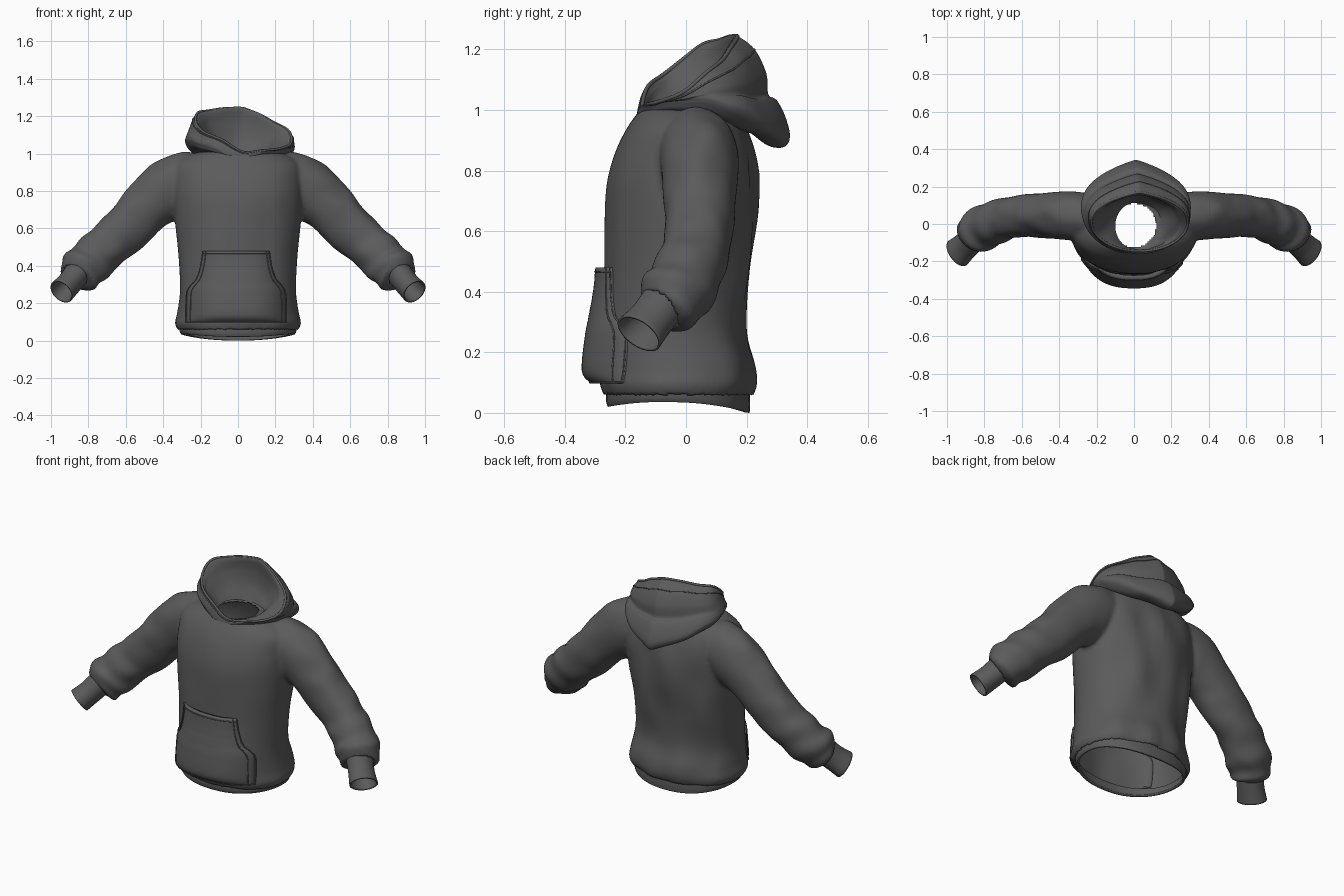
import bpy, bmesh, math
from mathutils import Vector, noise

if "Cube" in bpy.data.objects:
    bpy.data.objects.remove(bpy.data.objects["Cube"], do_unlink=True)

fabric = bpy.data.materials.new("charcoal fabric")
fabric.use_nodes = True
COLOUR = (0.105, 0.105, 0.105, 1)
fabric.diffuse_color = COLOUR
shader = fabric.node_tree.nodes["Principled BSDF"]
shader.inputs["Base Color"].default_value = COLOUR
shader.inputs["Roughness"].default_value = 0.9

SEGMENTS = 64
BODY_POWER = 0.9


def spline(rows, t):
    """Smoothly interpolate a table of rows, t from 0 to 1."""
    pos = t * (len(rows) - 1)
    i = min(int(pos), len(rows) - 2)
    f = pos - i
    a, b = rows[max(i - 1, 0)], rows[i]
    c, d = rows[i + 1], rows[min(i + 2, len(rows) - 1)]
    return [q + f / 2 * (r - p + f * (2 * p - 5 * q + 4 * r - s + f * (3 * (q - r) + s - p)))
            for p, q, r, s in zip(a, b, c, d)]


def samples(rows, count):
    return [spline(rows, k / count) for k in range(count + 1)]


def signed_power(v, e):
    return math.copysign(abs(v) ** e, v)


def loft(name, shells, closed=True, capped=False, thickness=0):
    """Skin one or more lists of point rings into a smooth cloth surface."""
    bm = bmesh.new()
    for rings in shells:
        grid = [[bm.verts.new(p) for p in ring] for ring in rings]
        for low, high in zip(grid, grid[1:]):
            n = len(low)
            for j in range(n if closed else n - 1):
                k = (j + 1) % n
                bm.faces.new((low[j], low[k], high[k], high[j]))
        if capped:
            bm.faces.new(grid[0][::-1])
            bm.faces.new(grid[-1])
    mesh = bpy.data.meshes.new(name)
    bm.to_mesh(mesh)
    bm.free()
    mesh.materials.append(fabric)
    mesh.shade_smooth()
    obj = bpy.data.objects.new(name, mesh)
    bpy.context.collection.objects.link(obj)
    if thickness:
        thicken(obj, thickness)
    return obj


def thicken(obj, thickness):
    cloth = obj.modifiers.new("cloth", "SOLIDIFY")
    cloth.thickness = thickness
    cloth.offset = -1


def mirrored(rings):
    return [[Vector((-p.x, p.y, p.z)) for p in reversed(ring)] for ring in rings]


def piping(name, points, radius, cyclic=False):
    """Thin raised seam along a path."""
    curve = bpy.data.curves.new(name, "CURVE")
    curve.dimensions = "3D"
    curve.bevel_depth = radius
    curve.bevel_resolution = 2
    line = curve.splines.new("POLY")
    line.points.add(len(points) - 1)
    for target, p in zip(line.points, points):
        target.co = (*p, 1)
    line.use_cyclic_u = cyclic
    curve.materials.append(fabric)
    bpy.context.collection.objects.link(bpy.data.objects.new(name, curve))


def hoop(rx, front, back, z_front, z_side, z_back, power=1.0, point=0.0):
    """Horizontal ring whose height varies from front to side to back."""
    ring = []
    for k in range(SEGMENTS):
        a = 2 * math.pi * k / SEGMENTS
        s, c = math.sin(a), math.cos(a)
        x = rx * signed_power(s, power + point * max(-c, 0))
        y = (front + back) / 2 - (back - front) / 2 * signed_power(c, power)
        z = z_side + c * (z_front - z_back) / 2 + c * c * ((z_front + z_back) / 2 - z_side)
        ring.append(Vector((x, y, z)))
    return ring


def wrinkle(p, amount, scale):
    return amount * noise.noise(Vector((p.x * scale[0], p.y * scale[1], p.z * scale[2])))


# Torso: height, half width, front depth, back depth
BODY = [(.045, .312, -.262, .208), (.09, .337, -.28, .224), (.15, .325, -.28, .222),
        (.27, .31, -.28, .195), (.45, .318, -.272, .215), (.62, .335, -.268, .23),
        (.76, .345, -.262, .235), (.86, .345, -.235, .225), (.94, .335, -.195, .2),
        (.99, .27, -.16, .175), (1.01, .19, -.145, .15), (1.0, .115, -.135, .12)]
torso = []
for z, rx, front, back in samples(BODY, 66):
    ring = hoop(rx, front, back, z, z, z, BODY_POWER)
    for p in ring:
        fold = wrinkle(p, .022 if p.y > 0 else .008, (8, 5, 3))
        p.y += fold * min(1, max(0, (1 - z) * 5))
    torso.append(ring)

# Sleeves: centre, radius across the arm, radius in depth
SLEEVE = [(.17, .03, .9, .1, .11), (.26, .035, .872, .14, .128), (.35, .045, .825, .163, .13),
          (.46, .045, .735, .145, .122), (.56, .045, .64, .134, .115), (.66, .035, .545, .13, .11),
          (.74, .01, .47, .124, .115), (.81, -.025, .405, .122, .118),
          (.858, -.065, .36, .115, .108), (.875, -.085, .342, .068, .076)]
CUFF = [(.86, -.075, .36, .07, .078), (.9, -.115, .308, .067, .076), (.943, -.155, .262, .07, .084)]


def tube(rows, count, folds):
    table = samples(rows, count)
    centres = [Vector(row[:3]) for row in table]
    rings = []
    for i, row in enumerate(table):
        along = (centres[min(i + 1, count)] - centres[max(i - 1, 0)]).normalized()
        deep = Vector((0, 1, 0))
        deep = (deep - along * deep.dot(along)).normalized()
        across = deep.cross(along)
        t = i / count
        ring = []
        for k in range(40):
            a = 2 * math.pi * k / 40
            # Slanted creases grow stronger towards the wrist
            crease = 1 + folds * t * t * math.sin(42 * t + 2.5 * math.sin(a + 1))
            p = centres[i] + crease * (across * row[3] * math.cos(a) + deep * row[4] * math.sin(a))
            ring.append(p + across * wrinkle(p, folds * .2, (9, 9, 9)))
        rings.append(ring)
    return rings


# Torso and sleeves fused into one cloth shell, then opened at hem, neck and wrists
sleeve = tube(SLEEVE, 72, .07)
garment = loft("torso_and_sleeves", [torso, sleeve, mirrored(sleeve)], capped=True)
fuse = garment.modifiers.new("fuse", "REMESH")
fuse.mode = "VOXEL"
fuse.voxel_size = .011
relax = garment.modifiers.new("relax", "SMOOTH")
relax.iterations = 4
evaluated = garment.evaluated_get(bpy.context.evaluated_depsgraph_get())
fused = bpy.data.meshes.new_from_object(evaluated)
garment.modifiers.clear()
wrist = Vector(SLEEVE[-1][:3])
arm_end = (wrist - Vector(SLEEVE[-2][:3])).normalized()
bm = bmesh.new()
bm.from_mesh(fused)
openings = []
for face in bm.faces:
    p = face.calc_center_median()
    at_wrist = (Vector((abs(p.x), p.y, p.z)) - wrist).dot(arm_end) > -.012 and abs(p.x) > .78
    at_neck = p.z > .9 and math.hypot(p.x, p.y + .008) < .118
    if p.z < .06 or at_neck or (at_wrist and (Vector((abs(p.x), p.y, p.z)) - wrist).length < .075):
        openings.append(face)
bmesh.ops.delete(bm, geom=openings, context="FACES")
bm.to_mesh(fused)
bm.free()
fused.materials.clear()
fused.materials.append(fabric)
fused.shade_smooth()
garment.data = fused
thicken(garment, .01)

cuff = tube(CUFF, 10, 0)
loft("cuffs", [cuff, mirrored(cuff)], thickness=.008)

# Ribbed hem band
HEM = [(.305, -.258, .21, .02, .035, 0), (.312, -.264, .212, .04, .05, .03),
       (.315, -.264, .21, .075, .08, .075)]
loft("hem_band", [[hoop(*row, BODY_POWER) for row in samples(HEM, 8)]], thickness=.014)

# Hood: outer drape, over the rim, then down the lining to the neck opening
HOOD = [(.2, -.15, .19, .985, .995, .95), (.26, -.155, .26, .99, 1.01, .885),
        (.285, -.16, .32, 1.0, 1.03, .878), (.293, -.163, .343, 1.005, 1.045, .91),
        (.293, -.163, .33, 1.01, 1.055, .97), (.29, -.163, .3, 1.015, 1.065, 1.03),
        (.287, -.162, .272, 1.02, 1.075, 1.05), (.28, -.16, .265, 1.03, 1.095, 1.12),
        (.27, -.155, .225, 1.035, 1.12, 1.2), (.258, -.145, .17, 1.04, 1.13, 1.24),
        (.235, -.135, .155, 1.03, 1.12, 1.23), (.2, -.13, .16, 1.01, 1.09, 1.15),
        (.16, -.13, .15, 1.0, 1.05, 1.07), (.112, -.135, .115, .99, 1.0, 1.0)]
rim = (len(HOOD) - 5) / (len(HOOD) - 1)


def hood_ring(t):
    ring = hoop(*spline(HOOD, t), point=.7 * min(1, 3 * (1 - t)))
    near_rim = math.exp(-((t - rim) / .2) ** 2)
    for k, p in enumerate(ring):
        front = max(math.cos(2 * math.pi * k / SEGMENTS), 0)
        p.z -= (.06 + .15 * near_rim) * p.x + .035 * front ** 24   # lopsided drape and V neck
        p.x += .01 + .02 * near_rim
        p.z += wrinkle(p, .03 if t > rim + .1 else .012, (9, 9, 5))
    return ring


loft("hood", [[hood_ring(k / 78) for k in range(79)]])
piping("hood_rim", hood_ring(rim), .007, True)
piping("hood_rim_seam", hood_ring(rim - .08), .003, True)

# Front pocket: height, half width, puff
POCKET = [(.1, .272, .028), (.14, .272, .056), (.25, .268, .046), (.29, .25, .04),
          (.33, .215, .034), (.4, .192, .025), (.48, .18, .02)]
body_table = samples(BODY[:8], 60)


def pocket_point(across, up):
    z, width, puff = spline(POCKET, up)
    x = width * across - .01
    _, rx, front, back = min(body_table, key=lambda row: abs(row[0] - z))
    s = min(abs(x) / rx, 1) ** (1 / BODY_POWER)
    y = (front + back) / 2 - (back - front) / 2 * (1 - s * s) ** (BODY_POWER / 2)
    return Vector((x, y - .008 - puff * (1 - across ** 4), z))


loft("front_pocket", [[[pocket_point(j / 16 - 1, i / 30) for j in range(33)] for i in range(31)]],
     closed=False, thickness=.025)
steps = [k / 30 for k in range(31)]
for side, label in ((-1, "right"), (1, "left")):
    for inset in (.99, .9):
        piping(label + "_pocket_seam", [pocket_point(side * inset, u) for u in steps], .003)
for up, label in ((0, "bottom"), (.96, "top")):
    piping(label + "_pocket_seam", [pocket_point(2 * u - 1, up) for u in steps], .003)
